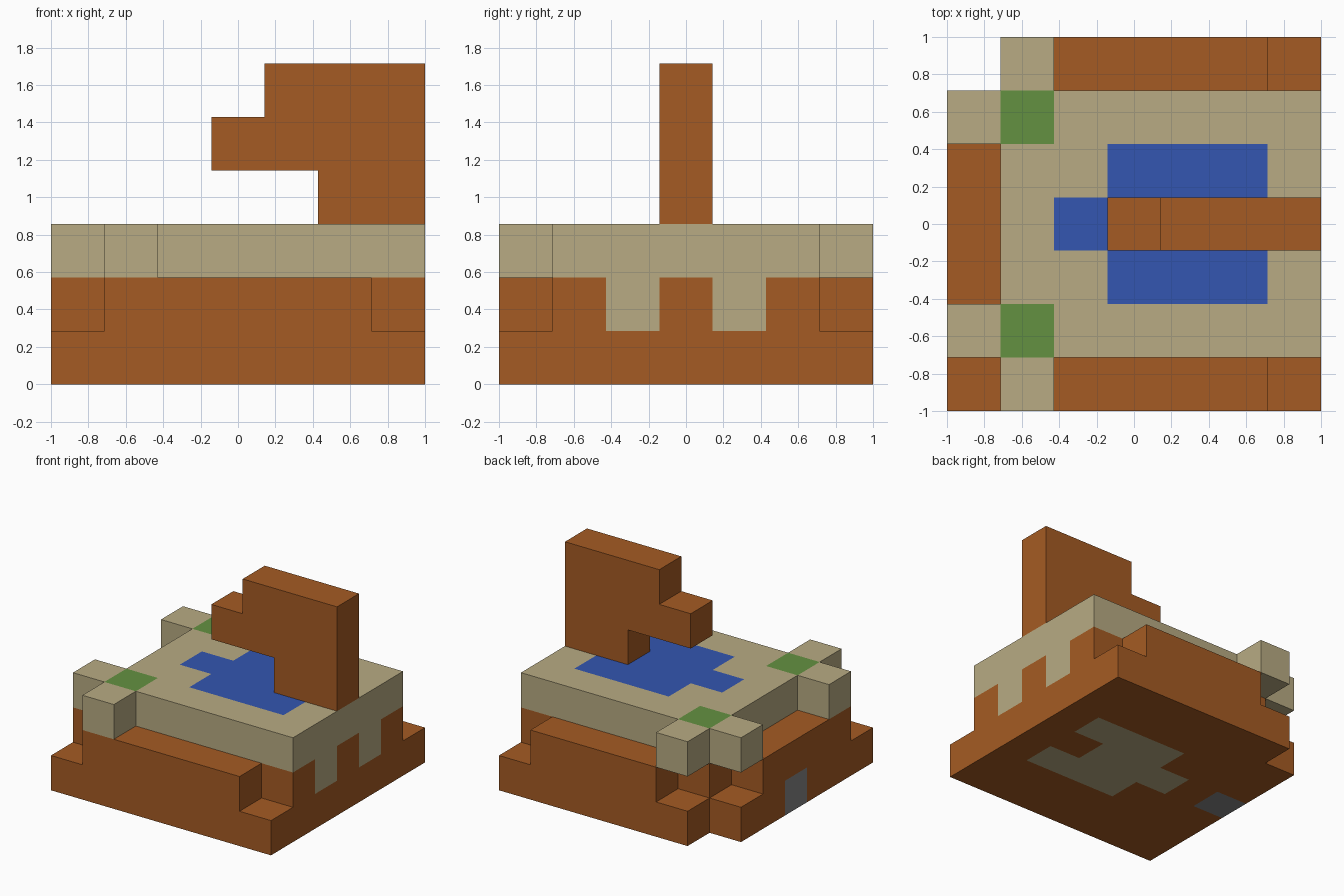
import bpy
import bmesh
from itertools import product
from mathutils import Vector

if "Cube" in bpy.data.objects:
    bpy.data.objects.remove(bpy.data.objects["Cube"], do_unlink=True)

UNIT = 2 / 7  # the model stands on a seven by seven block grid


def material(name, rgb):
    mat = bpy.data.materials.new(name)
    mat.use_nodes = True
    colour = (*rgb, 1)
    mat.diffuse_color = colour
    mat.node_tree.nodes["Principled BSDF"].inputs["Base Color"].default_value = colour
    return mat


CLAY = material("brown clay", (0.376, 0.105, 0.017))
SAND = material("tan sandstone", (0.479, 0.407, 0.227))
WATER = material("blue water", (0.033, 0.093, 0.44))
LEAF = material("green leaf", (0.127, 0.285, 0.053))
IRON = material("grey door", (0.235, 0.235, 0.235))

blocks = {}  # grid cell -> part name; later parts replace earlier ones
part_materials = {}


def fill(part, mat, xs, ys, zs):
    """Fill an inclusive range of grid cells with a part."""
    part_materials[part] = mat
    spans = [range(a, b + 1) for a, b in (xs, ys, zs)]
    for cell in product(*spans):
        blocks[cell] = part


def clear(xs, ys, zs):
    spans = [range(a, b + 1) for a, b in (xs, ys, zs)]
    for cell in product(*spans):
        blocks.pop(cell, None)


def fill_pool(part, mat, z):
    """Bay-shaped outline shared by the water and the floor beneath it."""
    for y in (2, 4):
        fill(part, mat, (3, 5), (y, y), (z, z))
    fill(part, mat, (2, 4), (3, 3), (z, z))


# Foundation slab with one missing corner
fill("foundation", CLAY, (0, 6), (0, 6), (0, 0))
clear((0, 0), (6, 6), (0, 0))
fill_pool("pool_floor", SAND, 0)
fill("door", IRON, (0, 0), (3, 3), (0, 0))

# Lower walls with side ledges
fill("lower_wall", CLAY, (1, 6), (1, 5), (1, 1))
fill("lower_wall", CLAY, (0, 0), (1, 4), (1, 1))
fill("lower_wall", CLAY, (1, 5), (0, 0), (1, 1))
fill("lower_wall", CLAY, (2, 5), (6, 6), (1, 1))
for y in (2, 4):
    fill("wall_pillars", SAND, (6, 6), (y, y), (1, 1))

# Terrace with projecting corner blocks and planted corners
fill("terrace", SAND, (1, 6), (1, 5), (2, 2))
for inner, outer in ((1, 0), (5, 6)):
    fill("terrace", SAND, (0, 0), (inner, inner), (2, 2))
    fill("terrace", SAND, (1, 1), (outer, outer), (2, 2))
    fill("corner_shrubs", LEAF, (1, 1), (inner, inner), (2, 2))
fill_pool("pool_water", WATER, 2)

# Overhanging tower
fill("tower", CLAY, (5, 6), (3, 3), (3, 3))
fill("tower", CLAY, (3, 6), (3, 3), (4, 4))
fill("tower", CLAY, (4, 6), (3, 3), (5, 5))


def build(part):
    """Skin the exposed sides of a part and merge its flat faces."""
    bm = bmesh.new()
    origin = Vector((-1, -1, 0))
    for cell in [c for c, p in blocks.items() if p == part]:
        centre = Vector(cell) + Vector((0.5, 0.5, 0.5))
        for axis, sign in product(range(3), (-1, 1)):
            normal = Vector((0, 0, 0))
            normal[axis] = sign
            neighbour = tuple(int(c + n) for c, n in zip(cell, normal))
            if neighbour in blocks:
                continue
            u = Vector((0, 0, 0))
            u[(axis + 1) % 3] = 0.5
            v = normal.cross(u)
            middle = centre + normal * 0.5
            corners = (middle - u - v, middle + u - v, middle + u + v, middle - u + v)
            bm.faces.new([bm.verts.new(origin + c * UNIT) for c in corners])
    bmesh.ops.remove_doubles(bm, verts=bm.verts, dist=0.001)
    bmesh.ops.dissolve_limit(bm, angle_limit=0.01, verts=bm.verts, edges=bm.edges)
    mesh = bpy.data.meshes.new(part)
    bm.to_mesh(mesh)
    bm.free()
    mesh.materials.append(part_materials[part])
    bpy.context.collection.objects.link(bpy.data.objects.new(part, mesh))


for part_name in part_materials:
    build(part_name)
